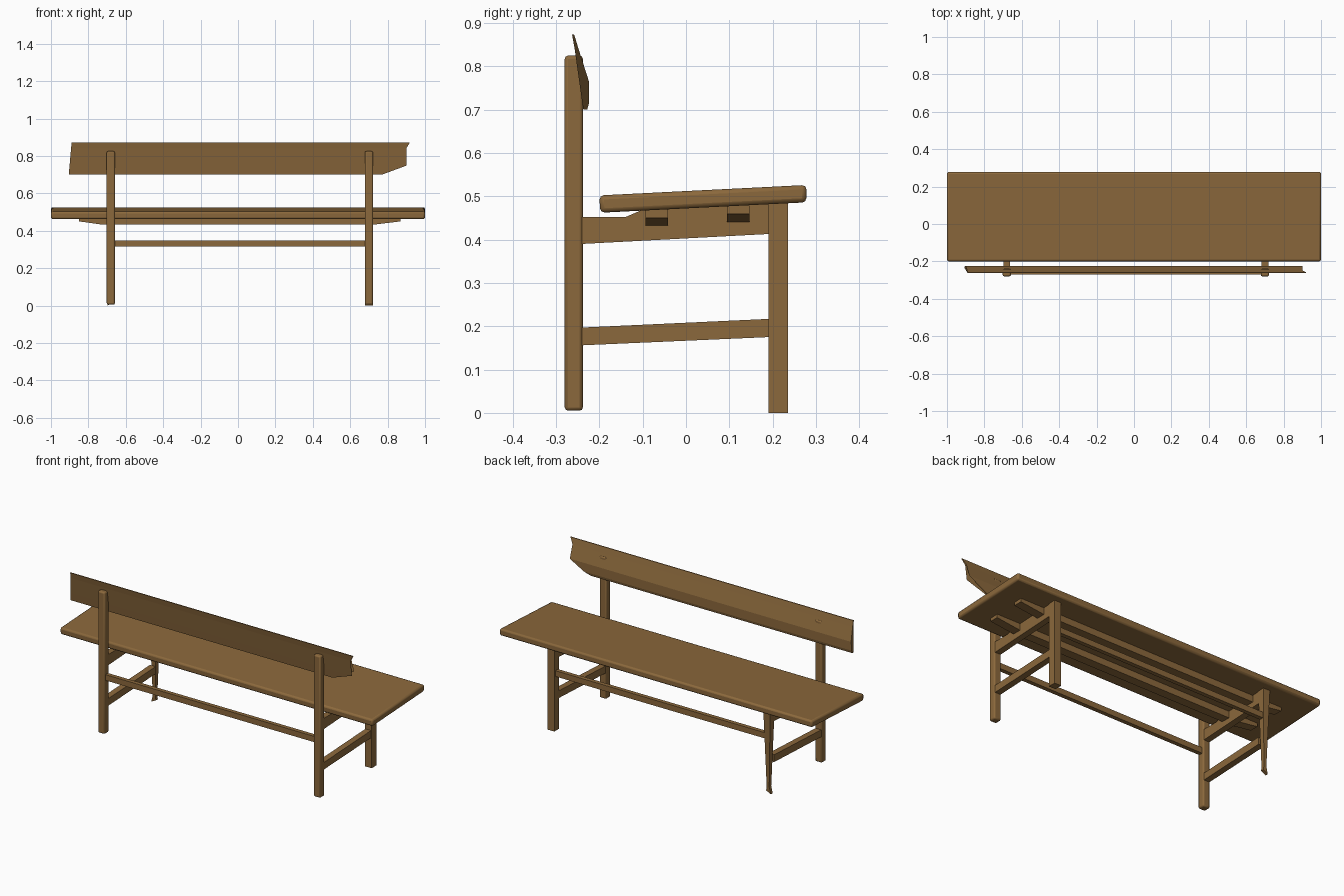
import bpy, bmesh

if "Cube" in bpy.data.objects:
    bpy.data.objects.remove(bpy.data.objects["Cube"])

wood = bpy.data.materials.new("warm_brown_wood")
wood.diffuse_color = (0.26, 0.14, 0.045, 1)
wood.use_nodes = True
wood.node_tree.nodes["Principled BSDF"].inputs["Base Color"].default_value = wood.diffuse_color


def prism(name, pts, axis, lo, hi, bevel=0.0, shift=None):
    """Extrude a closed profile along axis: 'x' (y,z), 'y' (x,z) or 'z' (x,y)."""
    def place(p, t):
        v = {"x": (t, p[0], p[1]), "y": (p[0], t, p[1]), "z": (p[0], p[1], t)}[axis]
        return shift(v) if shift else v
    bm = bmesh.new()
    a = [bm.verts.new(place(p, lo)) for p in pts]
    b = [bm.verts.new(place(p, hi)) for p in pts]
    n = len(pts)
    bm.faces.new(a)
    bm.faces.new(b[::-1])
    for i in range(n):
        j = (i + 1) % n
        bm.faces.new((a[i], b[i], b[j], a[j]))
    bmesh.ops.recalc_face_normals(bm, faces=bm.faces)
    me = bpy.data.meshes.new(name)
    bm.to_mesh(me)
    bm.free()
    ob = bpy.data.objects.new(name, me)
    bpy.context.collection.objects.link(ob)
    me.materials.append(wood)
    if bevel:
        m = ob.modifiers.new("rounding", "BEVEL")
        m.width, m.segments = bevel, 2
        bpy.ops.object.select_all(action='DESELECT')
        ob.select_set(True)
        bpy.context.view_layer.objects.active = ob
        bpy.ops.object.shade_smooth_by_angle(angle=0.6)
    return ob


def rect(a0, a1, b0, b1):
    return [(a0, b0), (a1, b0), (a1, b1), (a0, b1)]


# Tilted seat plank
prism("seat", [(-0.198, 0.462), (0.278, 0.486), (0.278, 0.526), (-0.2, 0.502)],
      "x", -1, 1, 0.01)

LEFT, RIGHT = -0.68, 0.70
for side, x in (("left", LEFT), ("right", RIGHT)):
    # Tall posts carrying the backrest
    prism("tall_leg_" + side, rect(x - 0.022, x + 0.022, -0.28, -0.238),
          "z", 0.005, 0.825, 0.008)
    # Side rails, sloping like the seat
    prism("lower_side_rail_" + side,
          [(-0.24, 0.156), (0.192, 0.175), (0.192, 0.217), (-0.24, 0.197)],
          "x", x - 0.018, x + 0.018)
    prism("upper_side_rail_" + side,
          [(-0.24, 0.39), (0.192, 0.413), (0.234, 0.486), (-0.1, 0.469), (-0.14, 0.452), (-0.24, 0.452)],
          "x", x - 0.018, x + 0.018)

# Short legs; the left one is whittled thin toward the floor
prism("short_leg_right", rect(RIGHT - 0.022, RIGHT + 0.022, 0.19, 0.235), "z", 0, 0.486)
prism("short_leg_left",
      [(LEFT - 0.022, 0.485), (LEFT - 0.008, 0.04), (LEFT - 0.018, 0.0),
       (LEFT + 0.012, 0.015), (LEFT + 0.008, 0.04), (LEFT + 0.022, 0.485)],
      "y", 0.192, 0.234,
      shift=lambda v: (v[0], 0.213 + (v[1] - 0.213) * (0.4 + 1.2 * min(v[2], 0.5)), v[2]))

# Long stretchers between the leg pairs
for name, y in (("tall_leg_stretcher", -0.259), ("short_leg_stretcher", 0.213)):
    prism(name, rect(y - 0.012, y + 0.012, 0.315, 0.348), "x", LEFT + 0.005, RIGHT - 0.005)

# Slats under the seat with chamfered ends
for name, y, z in (("rear_slat", -0.067, 0.432), ("front_slat", 0.121, 0.441)):
    prism(name, [(-0.72, z), (0.72, z), (0.87, z + 0.018), (0.87, z + 0.038),
                 (-0.85, z + 0.038), (-0.85, z + 0.018)], "y", y - 0.026, y + 0.026)


# Leaning backrest board, with its ends cut at an angle
def end_cut(v):
    x, y, z = v
    if x < 0:
        return (-0.905 + (z - 0.70) * 0.09, y, z)
    if z < 0.748:
        return (0.77 + (z - 0.70) / 0.048 * 0.13, y, z)
    return (0.90 + max(0, z - 0.84) * 0.6, y, z)


prism("backrest_board",
      [(-0.263, 0.873), (-0.257, 0.84), (-0.244, 0.748), (-0.237, 0.70), (-0.228, 0.70),
       (-0.224, 0.715), (-0.224, 0.765), (-0.248, 0.84), (-0.258, 0.873)],
      "x", -0.9, 0.9, shift=end_cut)
